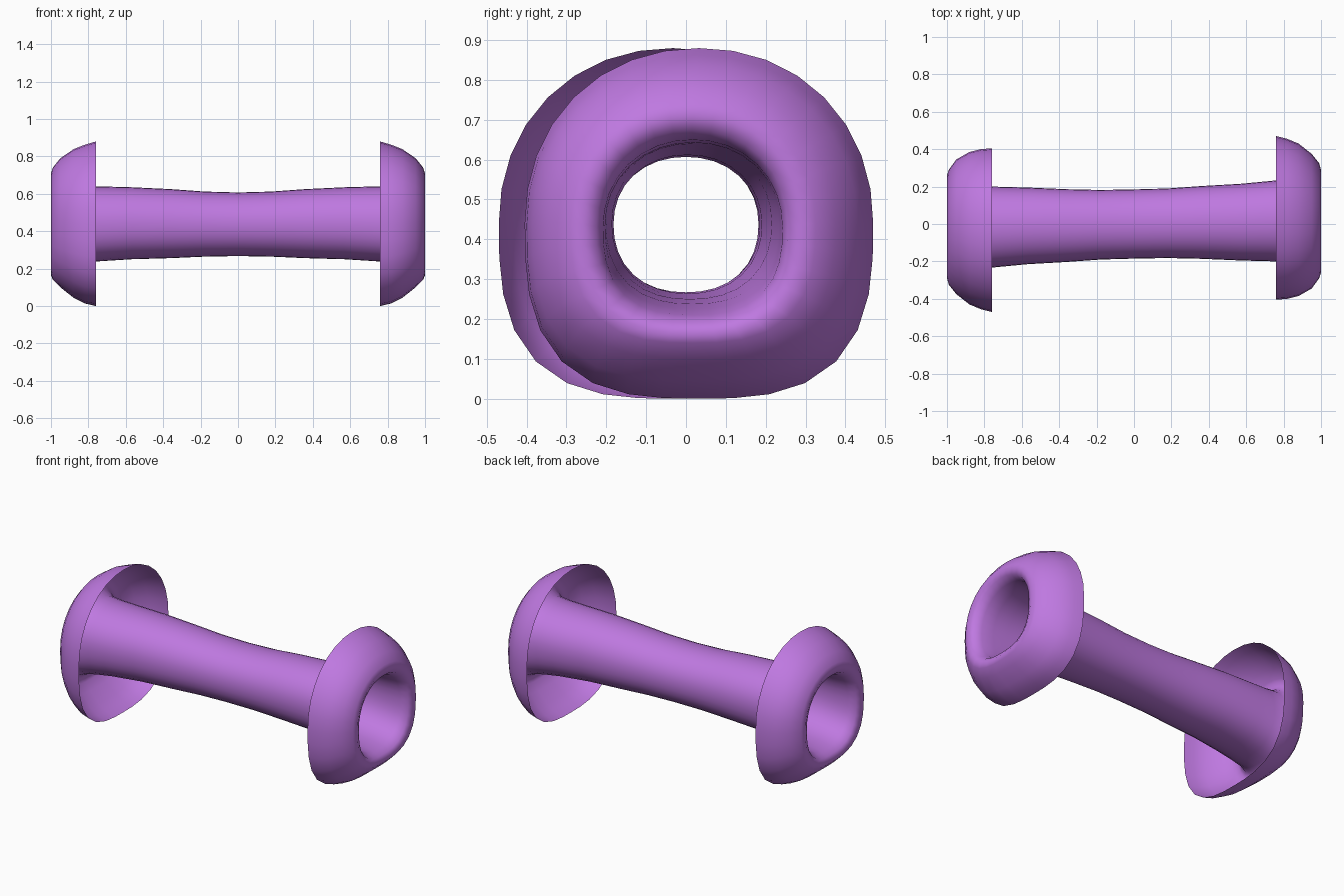
import bpy, bmesh
from math import sin, cos, tau, pi
from mathutils import Matrix

if "Cube" in bpy.data.objects:
    bpy.data.objects.remove(bpy.data.objects["Cube"], do_unlink=True)

SEGMENTS = 32

# Cross-sections from the flange rim, over the rounded lip, into the tube:
# x, y min, y max, z min, z max, squareness of the lower half
SECTIONS = [
    (.76, -.405, .47, 0, .88, 2.9),
    (.82, -.40, .455, .014, .862, 2.9),
    (.88, -.385, .43, .045, .838, 2.9),
    (.95, -.345, .375, .10, .79, 2.8),
    (.99, -.29, .325, .14, .74, 2.8),
    (1.0, -.26, .29, .165, .71, 2.7),
    (.985, -.225, .255, .19, .675, 2.7),
    (.94, -.208, .242, .21, .65, 2.6),
    (.86, -.203, .238, .225, .643, 2.5),
    (.76, -.20, .233, .238, .64, 2.4),
    (.57, -.195, .215, .25, .635, 2.3),
    (.36, -.186, .203, .256, .625, 2.2),
    (.18, -.182, .19, .264, .612, 2.2),
    (0, -.185, .185, .267, .607, 2.2),
]


def ring(bm, x, y0, y1, z0, z1, lower):
    """Rounded cross-section, squarer in its lower half."""
    verts = []
    for i in range(SEGMENTS):
        c, s = cos(tau * i / SEGMENTS), sin(tau * i / SEGMENTS)
        n = lower if s < 0 else 2.1
        r = (abs(c) ** n + abs(s) ** n) ** (-1 / n)
        y = (y0 + y1) / 2 + r * c * (y1 - y0) / 2
        z = (z0 + z1) / 2 + r * s * (z1 - z0) / 2
        verts.append(bm.verts.new((x, y, z)))
    return verts


# One half of the open shell
bm = bmesh.new()
rings = [ring(bm, *section) for section in SECTIONS]
for a, b in zip(rings, rings[1:]):
    for i in range(SEGMENTS):
        j = (i + 1) % SEGMENTS
        bm.faces.new((a[i], a[j], b[j], b[i]))

# The other half is the same, turned half way round the vertical axis
copy = bmesh.ops.duplicate(bm, geom=bm.verts[:] + bm.edges[:] + bm.faces[:])
turned = [g for g in copy["geom"] if isinstance(g, bmesh.types.BMVert)]
bmesh.ops.rotate(bm, verts=turned, cent=(0, 0, 0), matrix=Matrix.Rotation(pi, 3, "Z"))
bmesh.ops.remove_doubles(bm, verts=bm.verts[:], dist=.0005)

# Outward normals on the flange faces
bm.normal_update()
lip = max(bm.faces, key=lambda f: f.calc_center_median().z)
if lip.normal.z < 0:
    bmesh.ops.reverse_faces(bm, faces=bm.faces[:])
for face in bm.faces:
    face.smooth = True

mesh = bpy.data.meshes.new("flanged_tube")
bm.to_mesh(mesh)
bm.free()
tube = bpy.data.objects.new("flanged_tube", mesh)
bpy.context.collection.objects.link(tube)

# Single purple material
purple = bpy.data.materials.new("purple")
purple.use_nodes = True
color = (.52, .19, .75, 1)
purple.diffuse_color = color
purple.node_tree.nodes["Principled BSDF"].inputs["Base Color"].default_value = color
mesh.materials.append(purple)
